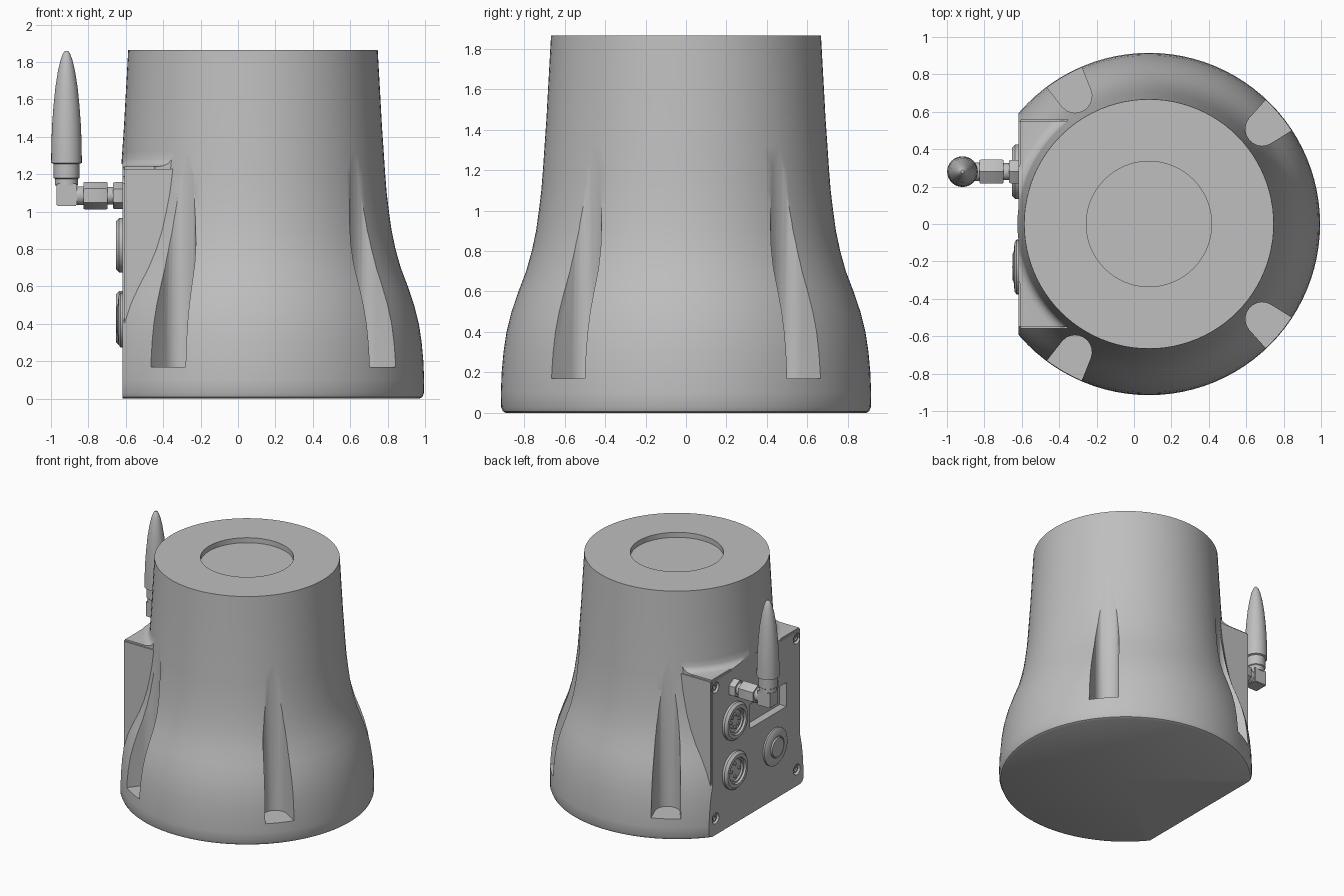
import bpy, bmesh, math
from mathutils import Matrix, Vector

cube = bpy.data.objects.get("Cube")
if cube:
    bpy.data.objects.remove(cube, do_unlink=True)

grey = bpy.data.materials.new("plain grey")
grey.use_nodes = True
GREY = (0.52, 0.52, 0.52, 1)
grey.diffuse_color = GREY
grey.node_tree.nodes["Principled BSDF"].inputs["Base Color"].default_value = GREY

CX = 0.08        # axis of the housing
PANEL = -0.617   # plane of the flat connector panel
Z_AXIS = Matrix.Identity(4)
TO_PANEL = Matrix.Rotation(-math.pi / 2, 4, 'Y')   # local +z points to -x


def finish(name, bm, matrix=Z_AXIS):
    bmesh.ops.recalc_face_normals(bm, faces=bm.faces)
    bm.transform(matrix)
    mesh = bpy.data.meshes.new(name)
    bm.to_mesh(mesh)
    bm.free()
    mesh.materials.append(grey)
    ob = bpy.data.objects.new(name, mesh)
    bpy.context.collection.objects.link(ob)
    return ob


def lathe(name, profile, steps=48, matrix=Z_AXIS):
    """Spin (radius, height) points around local z."""
    bm = bmesh.new()
    vs = [bm.verts.new((r, 0, z)) for r, z in profile]
    edges = [bm.edges.new(p) for p in zip(vs, vs[1:])]
    bmesh.ops.spin(bm, geom=vs + edges, axis=(0, 0, 1), cent=(0, 0, 0),
                   angle=math.tau, steps=steps)
    bmesh.ops.remove_doubles(bm, verts=bm.verts, dist=1e-5)
    return finish(name, bm, matrix)


def box(name, lo, hi, bevel=0):
    bm = bmesh.new()
    bmesh.ops.create_cube(bm, size=1)
    lo, hi = Vector(lo), Vector(hi)
    for v in bm.verts:
        v.co = (lo + hi) / 2 + v.co * (hi - lo)
    if bevel:
        bmesh.ops.bevel(bm, geom=bm.edges[:], offset=bevel, segments=2, affect='EDGES')
    return finish(name, bm)


def prism(name, outline, z0, z1, matrix):
    bm = bmesh.new()
    face = bm.faces.new([bm.verts.new((x, y, z0)) for x, y in outline])
    ext = bmesh.ops.extrude_face_region(bm, geom=[face])
    for v in ext["geom"]:
        if isinstance(v, bmesh.types.BMVert):
            v.co.z = z1
    return finish(name, bm, matrix)


def combine(ob, other, op):
    mod = ob.modifiers.new("cut", 'BOOLEAN')
    mod.operation, mod.object, mod.solver = op, other, 'EXACT'
    activate(ob)
    bpy.ops.object.modifier_apply(modifier=mod.name)
    bpy.data.objects.remove(other, do_unlink=True)


def activate(ob):
    bpy.ops.object.select_all(action='DESELECT')
    ob.select_set(True)
    bpy.context.view_layer.objects.active = ob


def on_panel(y, z, x=PANEL):
    return Matrix.Translation((x, y, z)) @ TO_PANEL


# Flared housing with a shallow round recess in the top
AXIS = Matrix.Translation((CX, 0, 0))
body = lathe("housing", [
    (0, 0), (.89, 0), (.905, .008), (.914, .03), (.915, .1), (.911, .2), (.902, .3),
    (.887, .4), (.862, .5), (.828, .6), (.79, .7), (.762, .8), (.741, .9), (.727, 1),
    (.715, 1.1), (.707, 1.2), (.699, 1.32), (.69, 1.45), (.679, 1.65), (.667, 1.865),
    (.335, 1.865), (.335, 1.825), (0, 1.825)], 96, AXIS)

# Connector box with a curved fillet where its top meets the housing
combine(body, box("connector_box", (PANEL - .003, -.56, .012), (0, .56, 1.24), .012), 'UNION')
fillet = lathe("box_fillet", [(.6, 1.2), (.76, 1.2), (.76, 1.238), (.73, 1.245),
                              (.712, 1.258), (.701, 1.28), (.6, 1.28), (.6, 1.2)], 96, AXIS)
combine(fillet, box("fillet_limit", (PANEL, -.55, 1), (-.2, .55, 1.5)), 'INTERSECT')
combine(body, fillet, 'UNION')
combine(body, box("panel_cut", (-2, -2, -1), (PANEL, 2, 1.255)), 'DIFFERENCE')

# Four vertical mounting slots, rounded inside and flaring outward
R = .09
arc = [(.79 - R * math.cos(a), R * math.sin(a))
       for a in (math.radians(t) for t in range(-80, 81, 16))]
slot = [(1.1, -.135)] + arc + [(1.1, .135)]
for angle in (40, 120, -120, -40):
    turn = AXIS @ Matrix.Rotation(math.radians(angle), 4, 'Z')
    combine(body, prism("slot_cut", slot, .17, 1.4, turn), 'DIFFERENCE')

# Recessed port and screw holes in the panel
combine(body, box("port_cut", (-1, -.38, .68), (PANEL + .06, .08, .87)), 'DIFFERENCE')
combine(body, box("port_notch_cut", (-1, -.27, .8), (PANEL + .06, -.03, .93)), 'DIFFERENCE')
corners = [(y, z) for y in (-.51, .51) for z in (.13, 1.17)]
for y, z in corners:
    hole = lathe("hole_cut", [(0, -.035), (.042, -.035), (.042, .1), (0, .1)], 20, on_panel(y, z))
    combine(body, hole, 'DIFFERENCE')

parts = [body]
for i, (y, z) in enumerate(corners):
    parts.append(lathe(f"screw_{i + 1}", [(0, -.02), (.015, -.02), (.018, -.012), (.03, -.012),
                                          (.034, -.02), (.034, -.036), (0, -.036)],
                       20, on_panel(y, z)))

# Two round sockets with pins
for label, z, pins in (("upper", .82, 8), ("lower", .43, 4)):
    parts.append(lathe(label + "_socket", [
        (0, -.01), (0, .004), (.085, .004), (.085, .02), (.098, .02), (.102, .036),
        (.128, .036), (.146, .018), (.146, -.01), (0, -.01)], 48, on_panel(.28, z)))
    for k in range(pins):
        a = math.tau * k / pins
        parts.append(lathe(f"{label}_pin_{k + 1}", [(0, 0), (.011, 0), (.011, .018), (0, .02)], 10,
                           on_panel(.28 + .05 * math.cos(a), z + .05 * math.sin(a))))

# Round push button
parts.append(lathe("button", [(0, -.01), (.146, -.01), (.146, .012), (.13, .022), (.085, .026),
                              (.082, .02), (.076, .02), (.073, .032), (0, .034)],
                   48, on_panel(-.23, .42)))

# Aerial plug: hexagonal nuts and round collars along the panel normal
AY, AZ, AX = .28, 1.085, -.917
for name, r, a, b, sides in (("panel_nut", .072, -.02, .05, 6), ("plug_neck", .046, .04, .09, 24),
                             ("plug_nut", .074, .08, .21, 6), ("plug_collar", .05, .2, .26, 24)):
    parts.append(lathe(name, [(0, a), (r * .94, a), (r, a + .008), (r, b - .008),
                              (r * .94, b), (0, b)], sides, on_panel(AY, AZ)))
parts.append(box("aerial_elbow", (-.97, AY - .055, 1.03), (-.862, AY + .055, 1.15), .004))

# Upright aerial
parts.append(lathe("aerial", [
    (0, 1.14), (.062, 1.14), (.062, 1.175), (.069, 1.18), (.069, 1.255), (.082, 1.26),
    (.081, 1.36), (.077, 1.46), (.07, 1.56), (.06, 1.66), (.046, 1.75), (.032, 1.81),
    (.019, 1.845), (.009, 1.858), (0, 1.86)], 32, Matrix.Translation((AX, AY, 0))))

for ob in parts:
    activate(ob)
    bpy.ops.object.shade_smooth_by_angle(angle=math.radians(30))
